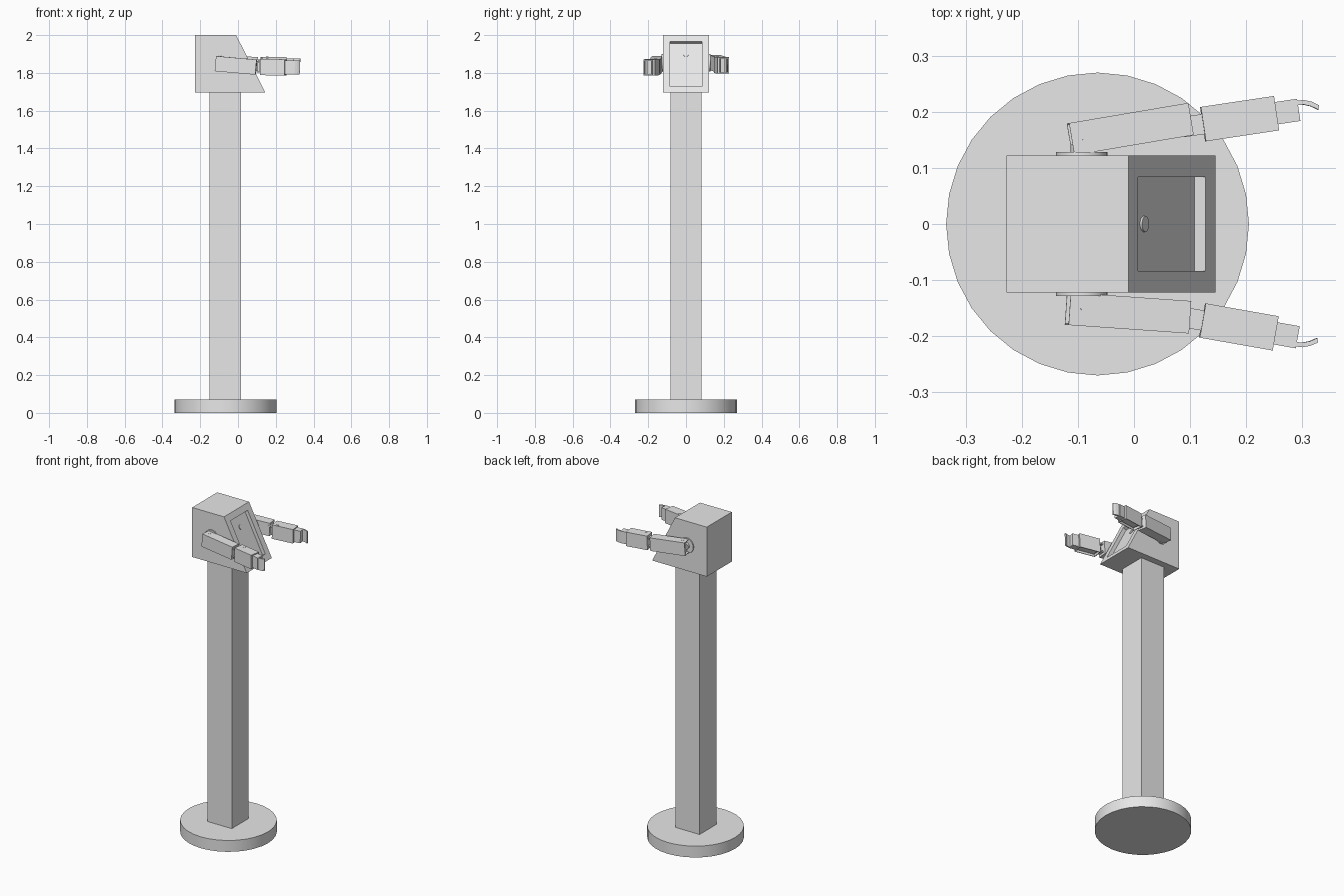
import bpy, bmesh, math
from mathutils import Matrix, Vector

cube = bpy.data.objects.get("Cube")
if cube:
    bpy.data.objects.remove(cube, do_unlink=True)

grey = bpy.data.materials.new("light grey")
grey.use_nodes = True
grey.diffuse_color = (0.8, 0.8, 0.8, 1)
grey.node_tree.nodes["Principled BSDF"].inputs["Base Color"].default_value = (0.8, 0.8, 0.8, 1)


def finish(name, bm, frame=Matrix(), smooth=False):
    bmesh.ops.recalc_face_normals(bm, faces=bm.faces)
    mesh = bpy.data.meshes.new(name)
    bm.to_mesh(mesh)
    bm.free()
    mesh.materials.append(grey)
    obj = bpy.data.objects.new(name, mesh)
    obj.matrix_world = frame
    bpy.context.collection.objects.link(obj)
    if smooth:
        bpy.ops.object.select_all(action='DESELECT')
        obj.select_set(True)
        bpy.context.view_layer.objects.active = obj
        bpy.ops.object.shade_smooth_by_angle(angle=math.radians(35))
    return obj


def box(name, lo, hi, frame=Matrix(), open_sides=()):
    """Box between two corners; open sides turn it into a thin shell."""
    lo, hi = Vector(lo), Vector(hi)
    bm = bmesh.new()
    place = Matrix.Translation((lo + hi) / 2) @ Matrix.Diagonal((*(hi - lo), 1))
    bmesh.ops.create_cube(bm, size=1, matrix=place)
    gone = [f for f in bm.faces if any(f.normal.dot(Vector(d)) > 0.9 for d in open_sides)]
    bmesh.ops.delete(bm, geom=gone, context='FACES')
    obj = finish(name, bm, frame)
    if open_sides:
        wall = obj.modifiers.new("wall", 'SOLIDIFY')
        wall.thickness = 0.005
        wall.offset = -1
    return obj


def cylinder(name, centre, radius, depth, axis='Z', frame=Matrix(), sides=24):
    turn = {'Z': Matrix(), 'Y': Matrix.Rotation(math.pi / 2, 4, 'X'),
            'X': Matrix.Rotation(math.pi / 2, 4, 'Y')}[axis]
    bm = bmesh.new()
    bmesh.ops.create_cone(bm, cap_ends=True, segments=sides, radius1=radius, radius2=radius,
                          depth=depth, matrix=Matrix.Translation(centre) @ turn)
    return finish(name, bm, frame, smooth=True)


def prism(name, outline, axis, half, frame=Matrix()):
    """Extrude a closed outline evenly to both sides along y or z."""
    bm = bmesh.new()
    def to3d(a, b, c):
        return (a, c, b) if axis == 'Y' else (a, b, c)
    face = bm.faces.new([bm.verts.new(to3d(a, b, -half)) for a, b in outline])
    new = bmesh.ops.extrude_face_region(bm, geom=[face])["geom"]
    verts = [v for v in new if isinstance(v, bmesh.types.BMVert)]
    bmesh.ops.translate(bm, verts=verts, vec=to3d(0, 0, 2 * half))
    return finish(name, bm, frame)


# Stand
cylinder("round_base", (-0.065, 0, 0.035), 0.27, 0.07, sides=32)
box("post", (-0.15, -0.082, 0.07), (0.015, 0.082, 1.695))

# Wedge head with a recessed panel in the slanted face
head = prism("head", [(-0.227, 1.695), (0.145, 1.695), (-0.01, 2), (-0.227, 2)], 'Y', 0.122)
bm = bmesh.new()
bm.from_mesh(head.data)
bm.normal_update()
slope = [f for f in bm.faces if f.normal.x > 0.3 and f.normal.z > 0.3]
bmesh.ops.inset_individual(bm, faces=slope, thickness=0.054)
bmesh.ops.inset_individual(bm, faces=slope, thickness=0, depth=-0.022)
bm.normal_update()
normal = slope[0].normal.copy()
panel = slope[0].calc_center_median()
bm.to_mesh(head.data)
bm.free()
up = Vector((-normal.z, 0, normal.x))
spot = panel + up * 0.068
cylinder("panel_lens", (0, 0, 0), 0.014, 0.008,
         frame=Matrix.Translation(spot) @ normal.to_track_quat('Z', 'Y').to_matrix().to_4x4())


def joint_frame(pos, yaw, pitch):
    return (Matrix.Translation(pos) @ Matrix.Rotation(math.radians(yaw), 4, 'Z')
            @ Matrix.Rotation(math.radians(pitch), 4, 'Y'))


def arm(side, s, shoulder, yaw, pitch, elbow, fore_yaw):
    # Shoulder disc and axle
    cylinder(side + "_shoulder_disc", (-0.093, s * 0.124, 1.853), 0.046, 0.009, 'Y')
    cylinder(side + "_shoulder_axle", (-0.093, s * 0.132, 1.853), 0.02, 0.02, 'Y')
    # Upper arm: shell open at the rear with a motor block inside
    up_frame = joint_frame(shoulder, s * yaw, pitch)
    box(side + "_upper_arm", (0, -0.029, -0.04), (0.216, 0.029, 0.04), up_frame, [(-1, 0, 0)])
    box(side + "_upper_motor", (0.012, -0.022, -0.033), (0.1, 0.022, 0.033), up_frame)
    cylinder(side + "_upper_screw", (0.026, -s * 0.004, 0.04), 0.007, 0.003, frame=up_frame)
    # Elbow link
    fore = joint_frame(elbow, s * fore_yaw, 1)
    for z in (-0.028, 0.02):
        box(side + "_elbow_plate", (-0.035, -0.018, z), (0.02, 0.018, z + 0.008), fore)
    cylinder(side + "_elbow_pin", (-0.012, 0, 0), 0.008, 0.05, frame=fore)
    # Forearm: shell open underneath with a motor block inside
    box(side + "_forearm", (0, -0.031, -0.043), (0.132, 0.031, 0.043), fore, [(0, 0, -1)])
    box(side + "_fore_motor", (0.012, -0.022, -0.033), (0.12, 0.022, 0.03), fore)
    cylinder(side + "_fore_screw", (0.03, -s * 0.016, 0.043), 0.007, 0.003, frame=fore)
    # Hand block and curved finger plate
    box(side + "_hand", (0.13, -0.02, -0.037), (0.172, 0.02, 0.037), fore)
    path = [(0.168, 0.017), (0.184, 0.016), (0.197, 0.011), (0.209, 0.003)]
    rim = path + [(x - 0.002, y - 0.008) for x, y in reversed(path)]
    prism(side + "_finger", [(x, s * y) for x, y in rim], 'Z', 0.037, fore)


arm("left", 1, (-0.113, 0.151, 1.855), 9.6, 3, (0.123, 0.178, 1.842), 8.5)
arm("right", -1, (-0.118, -0.151, 1.849), 4, 5, (0.122, -0.172, 1.831), 10)
